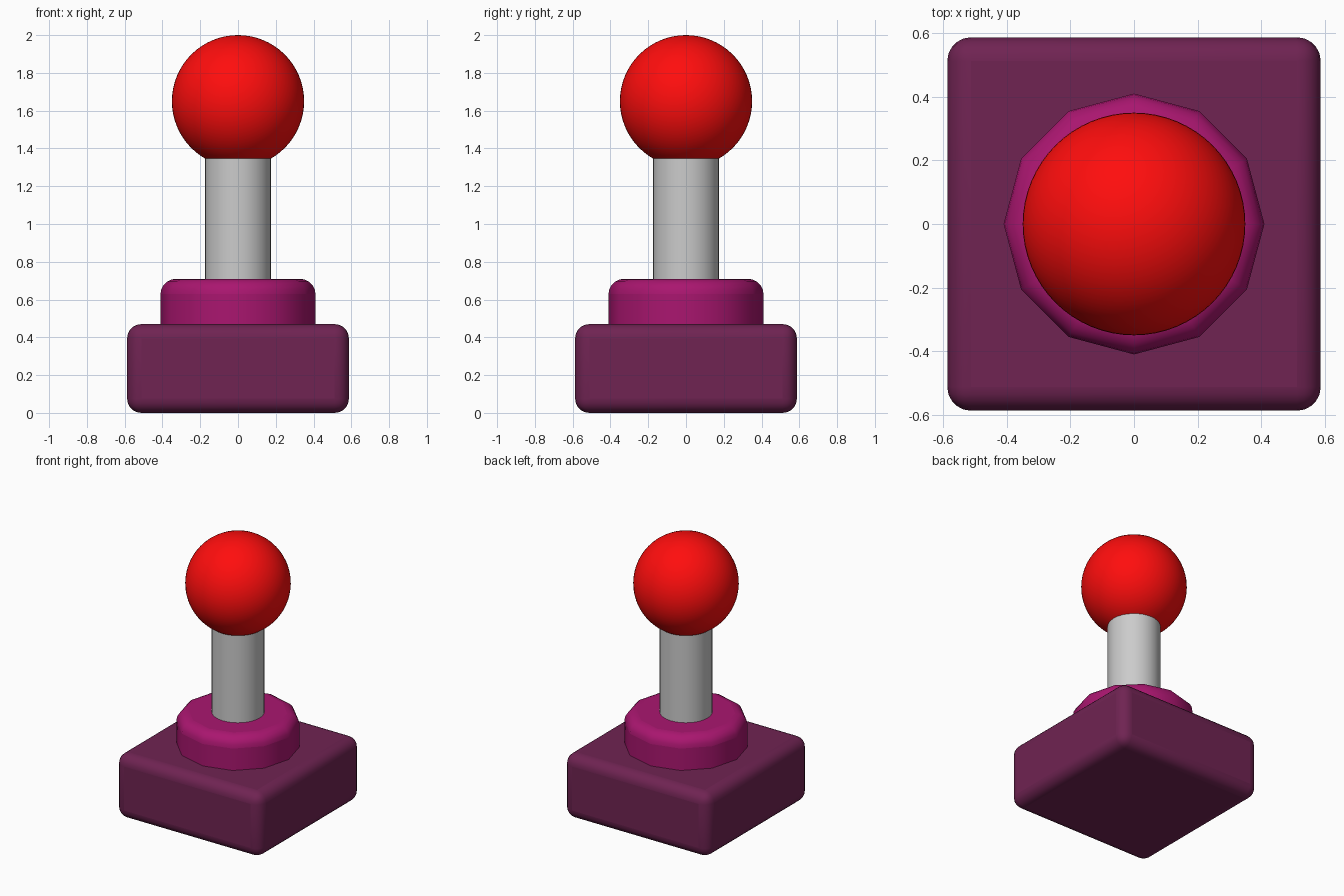
import bpy
import math

if "Cube" in bpy.data.objects:
    bpy.data.objects.remove(bpy.data.objects["Cube"])


def finish(obj, name, color=None, bevel=0.0, segments=5, angle=35, smooth=50):
    """Name a part, colour it, round its edges and shade it smooth."""
    obj.name = name
    if color:
        mat = bpy.data.materials.new(name + "_colour")
        mat.diffuse_color = (*color, 1)
        mat.use_nodes = True
        mat.node_tree.nodes["Principled BSDF"].inputs["Base Color"].default_value = mat.diffuse_color
        obj.data.materials.append(mat)
    bpy.ops.object.shade_smooth_by_angle(angle=math.radians(smooth))
    if bevel:
        mod = obj.modifiers.new("rounding", 'BEVEL')
        mod.width = bevel
        mod.segments = segments
        mod.limit_method = 'ANGLE'
        mod.angle_limit = math.radians(angle)
        # keep the rounding above the smooth-shading result
        bpy.ops.object.modifier_move_to_index(modifier=mod.name, index=0)
    return obj


def cylinder(sides, radius, z0, z1, turn=0.0):
    bpy.ops.mesh.primitive_cylinder_add(
        vertices=sides, radius=radius, depth=z1 - z0,
        location=(0, 0, (z0 + z1) / 2), rotation=(0, 0, turn))
    return bpy.context.object


# Square base block
bpy.ops.mesh.primitive_cube_add(size=1, location=(0, 0, 0.2375))
base = bpy.context.object
base.scale = (1.174, 1.174, 0.47)
base.location.z = 0.235
bpy.ops.object.transform_apply(location=False, rotation=False, scale=True)
finish(base, "base", (0.16, 0.017, 0.085), bevel=0.075)

# Twelve-sided collar, lower rounding sunk into the base
collar = cylinder(12, 0.41, 0.36, 0.71)
finish(collar, "collar", (0.40, 0.008, 0.16), bevel=0.08)

# Shaft, running up into the ball
shaft = cylinder(32, 0.175, 0.68, 1.40)
finish(shaft, "shaft")

# Ball grip
bpy.ops.mesh.primitive_uv_sphere_add(
    segments=64, ring_count=32, radius=0.35, location=(0, 0, 1.65))
finish(bpy.context.object, "ball_grip", (1.0, 0.004, 0.004))
